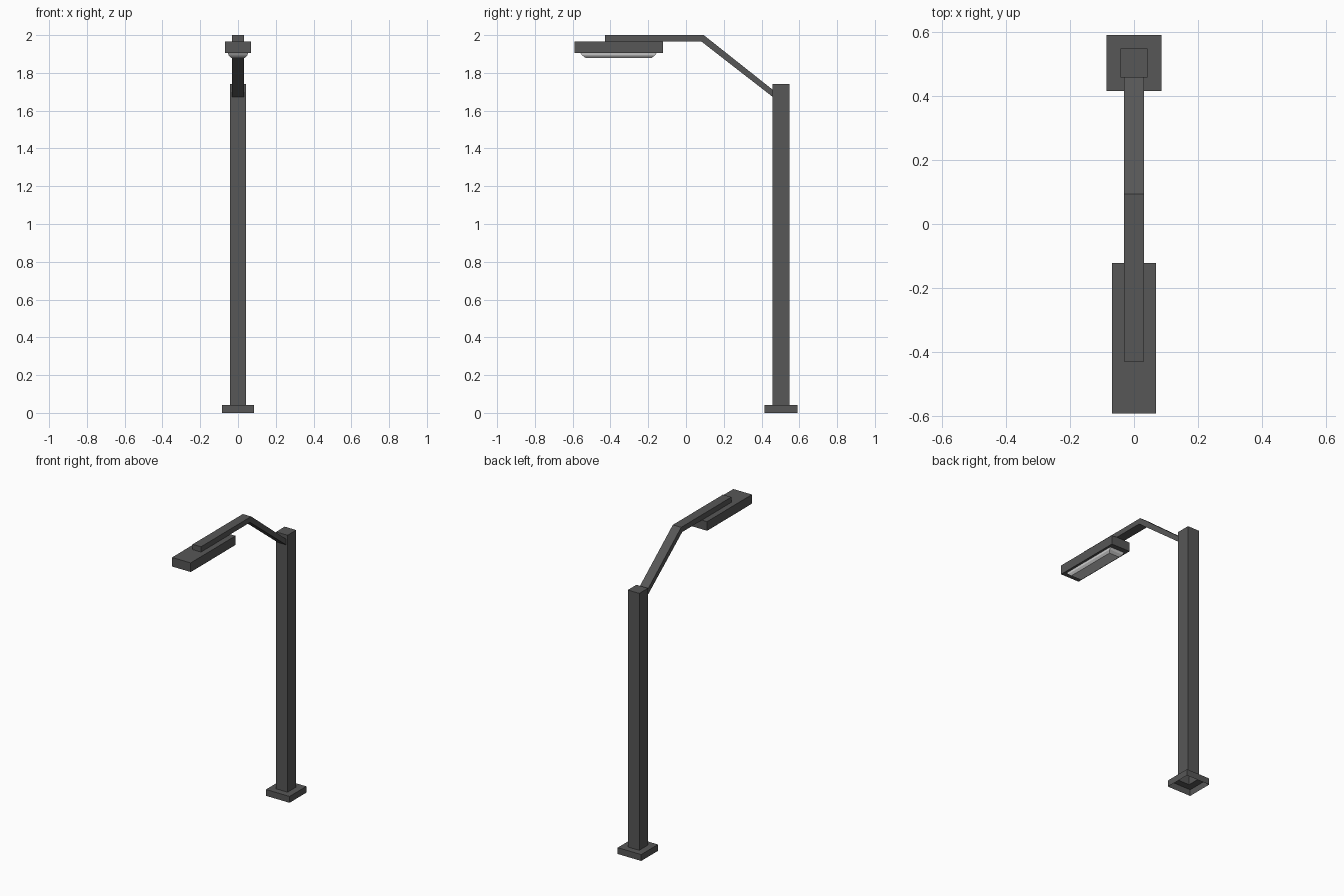
import bpy

if "Cube" in bpy.data.objects:
    bpy.data.objects.remove(bpy.data.objects["Cube"])

def material(name, v):
    m = bpy.data.materials.new(name)
    m.diffuse_color = (v, v, v, 1)
    m.use_nodes = True
    m.node_tree.nodes["Principled BSDF"].inputs["Base Color"].default_value = m.diffuse_color
    return m

METAL = material("dark grey metal", 0.095)
LENS = material("pale lens", 0.7)

def make(name, verts, faces, mat):
    me = bpy.data.meshes.new(name)
    me.from_pydata(verts, [], faces)
    me.materials.append(mat)
    ob = bpy.data.objects.new(name, me)
    bpy.context.collection.objects.link(ob)
    return ob

def loft(name, cy, rings, mat, cap_bottom=True):
    """Stack of rectangles (half x, half y, z), listed bottom to top."""
    verts, faces = [], []
    for hx, hy, z in rings:
        verts += [(-hx, cy - hy, z), (hx, cy - hy, z), (hx, cy + hy, z), (-hx, cy + hy, z)]
    for r in range(len(rings) - 1):
        for i in range(4):
            a, b = r * 4 + i, r * 4 + (i + 1) % 4
            faces.append((a, b, b + 4, a + 4))
    n = len(verts)
    faces.append((n - 4, n - 3, n - 2, n - 1))
    if cap_bottom:
        faces.append((3, 2, 1, 0))
    return make(name, verts, faces, mat)

# Base plate and pole, one hollow shell open underneath
loft("base_and_pole", 0.503, [(0.086, 0.0875, 0), (0.086, 0.0875, 0.042),
     (0.042, 0.045, 0.042), (0.042, 0.045, 1.74)], METAL, cap_bottom=False)

# Lamp housing
loft("lamp_housing", -0.357, [(0.068, 0.2345, 1.905), (0.068, 0.2345, 1.965)], METAL)

# Tapered lens under the housing
loft("lamp_lens", -0.357, [(0.038, 0.176, 1.88), (0.05, 0.193, 1.893), (0.053, 0.202, 1.905)], LENS)

# Bent arm: side profile (y, z) pairs of top and bottom edge, swept in x
pairs = [((-0.43, 2.0), (-0.43, 1.965)),
         ((0.094, 2.0), (0.083, 1.965)),
         ((0.46, 1.71), (0.46, 1.672))]
w = 0.0305
verts, faces = [], []
for (ty, tz), (by, bz) in pairs:
    verts += [(-w, by, bz), (w, by, bz), (w, ty, tz), (-w, ty, tz)]
for r in range(2):
    for i in range(4):
        a, b = r * 4 + i, r * 4 + (i + 1) % 4
        faces.append((a, a + 4, b + 4, b))
faces += [(0, 1, 2, 3), (11, 10, 9, 8)]
arm = make("arm", verts, faces, METAL)

# Consistent outward normals on the arm
import bmesh
bm = bmesh.new()
bm.from_mesh(arm.data)
bmesh.ops.recalc_face_normals(bm, faces=bm.faces)
bm.to_mesh(arm.data)
bm.free()
